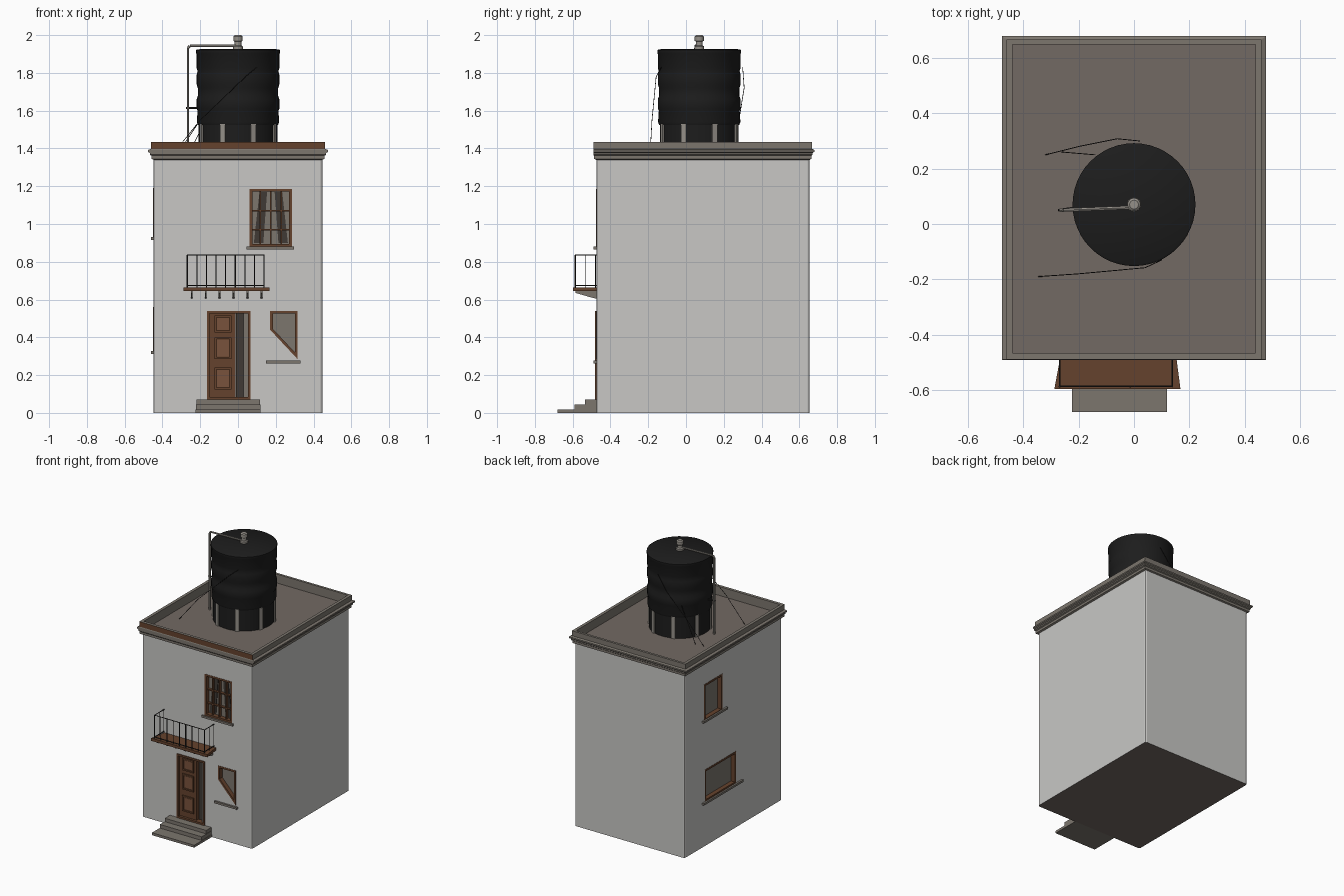
import bpy, bmesh, math
from mathutils import Vector, Matrix

if "Cube" in bpy.data.objects:
    bpy.data.objects.remove(bpy.data.objects["Cube"])


def material(name, r, g, b):
    m = bpy.data.materials.new(name)
    m.use_nodes = True
    m.diffuse_color = (r, g, b, 1)
    m.node_tree.nodes["Principled BSDF"].inputs["Base Color"].default_value = (r, g, b, 1)
    return m


PLASTER = material("pale plaster", .58, .575, .56)
TAUPE = material("taupe roof", .17, .142, .125)
STONE = material("grey stone", .2, .18, .155)
WOOD = material("brown wood", .13, .055, .026)
PANEL = material("light brown wood", .19, .085, .045)
BLACK = material("black plastic", .012, .012, .012)
IRON = material("dark iron", .018, .017, .016)
METAL = material("dull metal", .3, .28, .25)
GLASS = material("dusty glass", .2, .18, .155)
DARK = material("dark interior", .05, .042, .036)

# wall planes and outer extents
HX, Y0, Y1, ROOF = .447, -.475, .655, 1.37
TANK_Y = .07


def front(u, d, z):
    return Vector((u, Y0 - d, z))


def side(u, d, z):
    return Vector((-HX - d, u, z))


def world(x, y, z):
    return Vector((x, y, z))


def finish(name, bm, *mats):
    bmesh.ops.recalc_face_normals(bm, faces=bm.faces)
    me = bpy.data.meshes.new(name)
    bm.to_mesh(me)
    bm.free()
    for m in mats:
        me.materials.append(m)
    ob = bpy.data.objects.new(name, me)
    bpy.context.collection.objects.link(ob)
    return ob


def prism(bm, outline, d0, d1, place=front):
    """Outline of (u, z) points extruded from depth d0 to d1."""
    a = [bm.verts.new(place(u, d0, z)) for u, z in outline]
    b = [bm.verts.new(place(u, d1, z)) for u, z in outline]
    bm.faces.new(a)
    bm.faces.new(b[::-1])
    for i in range(len(a)):
        j = (i + 1) % len(a)
        bm.faces.new((a[i], b[i], b[j], a[j]))


def rect(u0, u1, z0, z1):
    return [(u0, z0), (u1, z0), (u1, z1), (u0, z1)]


def solid(name, outline, d0, d1, mat, place=front):
    bm = bmesh.new()
    prism(bm, outline, d0, d1, place)
    return finish(name, bm, mat)


def tube(bm, a, b, r, sides=6):
    a, b = Vector(a), Vector(b)
    rot = (b - a).to_track_quat('Z', 'Y').to_matrix().to_4x4()
    bmesh.ops.create_cone(bm, cap_ends=True, segments=sides, radius1=r, radius2=r,
                          depth=(b - a).length, matrix=Matrix.Translation((a + b) / 2) @ rot)


def path(name, points, r, mat):
    bm = bmesh.new()
    for a, b in zip(points, points[1:]):
        tube(bm, a, b, r)
    return finish(name, bm, mat)


def lathe(name, profile, mat, y, sides=48):
    bm = bmesh.new()
    vs = [bm.verts.new((r, 0, z)) for r, z in profile]
    es = [bm.edges.new(p) for p in zip(vs, vs[1:])]
    bmesh.ops.spin(bm, geom=vs + es, cent=(0, 0, 0), axis=(0, 0, 1),
                   angle=math.tau, steps=sides, use_merge=True)
    bmesh.ops.remove_doubles(bm, verts=bm.verts, dist=.0005)
    bmesh.ops.translate(bm, verts=bm.verts, vec=(0, y, 0))
    ob = finish(name, bm, mat)
    bpy.ops.object.select_all(action='DESELECT')
    ob.select_set(True)
    bpy.context.view_layer.objects.active = ob
    bpy.ops.object.shade_smooth_by_angle(angle=math.radians(35))
    return ob


# House body with softened vertical corners
bm = bmesh.new()
bmesh.ops.create_cube(bm, size=1, matrix=Matrix.Translation((0, (Y0 + Y1) / 2, ROOF / 2))
                      @ Matrix.Diagonal((2 * HX, Y1 - Y0, ROOF, 1)))
upright = [e for e in bm.edges if abs(e.verts[0].co.z - e.verts[1].co.z) > 1]
bmesh.ops.bevel(bm, geom=upright, offset=.012, segments=2, profile=.5, affect='EDGES')
house = finish("house_walls", bm, PLASTER, TAUPE)

# Openings cut into the walls
DOOR = rect(-.165, .065, .07, .54)
broken = [(.17, .44), (.315, .285), (.315, .54), (.17, .54)]
windows = [
    ("upper_front_window", rect(.062, .285, .88, 1.185), front, (.045, .297, .865)),
    ("lower_front_window", broken, front, (.147, .332, .262)),
    ("upper_side_window", rect(.215, .43, .92, 1.19), side, (.17, .45, .915)),
    ("lower_side_window", rect(.06, .42, .325, .56), side, (-.01, .45, .312)),
]
RECESS = .045
bm = bmesh.new()
prism(bm, DOOR, -RECESS, .03)
for _, outline, place, _ in windows:
    prism(bm, outline, -RECESS, .03, place)
cutter = finish("opening_cutter", bm, PLASTER)
cutter.hide_render = True
cut = house.modifiers.new("openings", 'BOOLEAN')
cut.operation, cut.object, cut.solver = 'DIFFERENCE', cutter, 'EXACT'
bpy.context.view_layer.objects.active = house
bpy.ops.object.modifier_apply(modifier=cut.name)
bpy.data.objects.remove(cutter)
for p in house.data.polygons:
    p.material_index = int(p.center.z < .001 or p.center.z > ROOF - .001)


def frame(name, outline, width, d0, d1, mat, place):
    """Border of constant width just inside an outline."""
    bm = bmesh.new()
    n = len(outline)
    pts = [Vector(p) for p in outline]
    inner = []
    for i, p in enumerate(pts):
        a, b = (p - pts[i - 1]).normalized(), (pts[(i + 1) % n] - p).normalized()
        na, nb = Vector((-a.y, a.x)), Vector((-b.y, b.x))
        inner.append(p + (na + nb) * width / (1 + na.dot(nb)))
    for i in range(n):
        j = (i + 1) % n
        prism(bm, [pts[i], pts[j], inner[j], inner[i]], d0, d1, place)
    return finish(name, bm, mat)


# Windows: glass, frame and sill
for name, outline, place, (s0, s1, sz) in windows:
    solid(name + "_glass", outline, -RECESS, -.03, GLASS, place)
    frame(name + "_frame", outline, .014, -.035, .002, WOOD, place)
    solid(name + "_sill", rect(s0, s1, sz, sz + .015), -.005, .014, STONE, place)

# Glazing bars and curtains of the upper front window
bm = bmesh.new()
for u in (.118, .174, .23):
    prism(bm, rect(u - .004, u + .004, .88, 1.185), -.03, -.008)
for z in (.97, 1.07):
    prism(bm, rect(.062, .285, z - .004, z + .004), -.03, -.01)
finish("upper_front_window_bars", bm, WOOD)
bm = bmesh.new()
for s in (-1, 1):
    prism(bm, [(.174 + s * .09, .9), (.174 + s * .04, .9), (.174 + s * .02, 1.17),
               (.174 + s * .06, 1.17)], -.03, -.025)
finish("upper_front_window_curtains", bm, DARK)

# Door: frame, closed leaf with panels, open gap
frame("door_frame", DOOR, .013, -RECESS, .006, WOOD, front)
solid("door_gap", rect(-.01, .055, .075, .53), -RECESS, -.035, DARK, front)
solid("door_leaf", rect(-.152, -.012, .08, .528), -RECESS, -.012, WOOD, front)
solid("open_door_edge", rect(.03, .052, .08, .528), -.035, -.012, STONE, front)
for i, (z0, z1) in enumerate(((.125, .24), (.285, .4), (.425, .515))):
    box = rect(-.125, -.035, z0, z1)
    frame(f"door_moulding_{i + 1}", box, .01, -.013, -.004, WOOD, front)
    solid(f"door_panel_{i + 1}", rect(-.112, -.048, z0 + .013, z1 - .013), -.013, -.007, PANEL, front)

# Entrance steps
for i, (w, d, z0, z1) in enumerate(((.172, .205, 0, .018), (.17, .115, .018, .045), (.168, .06, .045, .07))):
    solid(f"entrance_step_{i + 1}", rect(-.052 - w, -.052 + w, z0, z1), 0, d, STONE)

# Cornice and parapet swept around the roof
profile = [(0, 1.34), (.012, 1.345), (.012, 1.362), (.02, 1.367), (.02, 1.376), (.03, 1.382),
           (.03, 1.392), (.014, 1.398), (.014, 1.435), (-.008, 1.435), (-.008, ROOF - .005)]
bm = bmesh.new()
rings = []
for o, z in profile:
    x, a, b = HX + o, Y0 - min(o, .016), Y1 + o * .8
    rings.append([bm.verts.new(c) for c in ((-x, a, z), (x, a, z), (x, b, z), (-x, b, z))])
for r0, r1 in zip(rings, rings[1:]):
    for i in range(4):
        j = (i + 1) % 4
        f = bm.faces.new((r0[i], r0[j], r1[j], r1[i]))
        # brown fascia on the front of the parapet
        f.material_index = int(i == 0 and f.calc_center_median().z > 1.4 and r0[0].co.z < 1.42)
finish("roof_cornice", bm, STONE, WOOD)

# Balcony: flared slab, brackets and railing
slab = [(-.265, 0), (.152, 0), (.168, .122), (-.288, .122)]
solid("balcony_slab", slab, .645, .665, WOOD, lambda u, d, z: front(u, z, d))
bm = bmesh.new()
for i in range(6):
    u = -.245 + i * .074
    prism(bm, [(0, .605), (.03, .612), (.11, .635), (.11, .646), (0, .646)], u - .005, u + .005,
          lambda d, u, z: front(u, d, z))
finish("balcony_brackets", bm, STONE)
L, R, D, TOP = -.268, .138, .112, .835
bm = bmesh.new()
for z in (.675, TOP):
    corners = [front(L, 0, z), front(L, D, z), front(R, D, z), front(R, 0, z)]
    for a, b in zip(corners, corners[1:]):
        tube(bm, a, b, .003)
for i in range(9):
    u = L + (R - L) * i / 8
    tube(bm, front(u, D, .66), front(u, D, TOP), .0045 if i in (0, 5) else .003)
for u in (L, R):
    for d in (.004, .058):
        tube(bm, front(u, d, .66), front(u, d, TOP), .002)
finish("balcony_railing", bm, IRON)

# Water tank on its drum base
lathe("tank_base", [(0, ROOF), (.208, ROOF), (.208, 1.53)], BLACK, TANK_Y)
lathe("water_tank", [(0, 1.525), (.212, 1.525), (.218, 1.54), (.214, 1.6), (.219, 1.61), (.219, 1.66),
                     (.212, 1.68), (.213, 1.72), (.219, 1.74), (.219, 1.79), (.214, 1.81), (.219, 1.825),
                     (.219, 1.9), (.222, 1.905), (.222, 1.92), (.215, 1.925), (0, 1.928)], BLACK, TANK_Y)
bm = bmesh.new()
for i in range(8):
    turn = Matrix.Translation((0, TANK_Y, 0)) @ Matrix.Rotation(math.tau * (i + .5) / 8, 4, 'Z')
    bmesh.ops.create_cube(bm, size=1, matrix=turn @ Matrix.Translation((.208, 0, (ROOF + 1.53) / 2))
                          @ Matrix.Diagonal((.016, .028, 1.53 - ROOF, 1)))
finish("tank_base_posts", bm, METAL)

# Valve, feed pipe and stay wires
lathe("tank_valve", [(0, 1.92), (.026, 1.92), (.026, 1.94), (.018, 1.945), (.018, 1.965), (.024, 1.97),
                     (.024, 1.993), (.016, 2), (0, 2)], METAL, TANK_Y, 16)
path("feed_pipe", [(0, .06, 1.943), (-.255, .05, 1.943), (-.265, .05, 1.932), (-.265, .05, ROOF)], .007, METAL)
path("pipe_clamp", [(-.275, .05, 1.615), (-.205, .06, 1.615)], .005, IRON)
path("front_stay_wire", [(-.345, -.19, ROOF), (-.2, -.18, 1.55), (.04, -.158, 1.78), (.1, -.13, 1.83)], .0018, IRON)
path("back_stay_wire", [(-.32, .25, ROOF), (-.2, .28, 1.55), (-.06, .308, 1.72), (.02, .3, 1.83)], .0018, IRON)
path("short_stay_wire", [(-.26, .26, ROOF), (-.14, .25, 1.62)], .0018, IRON)
